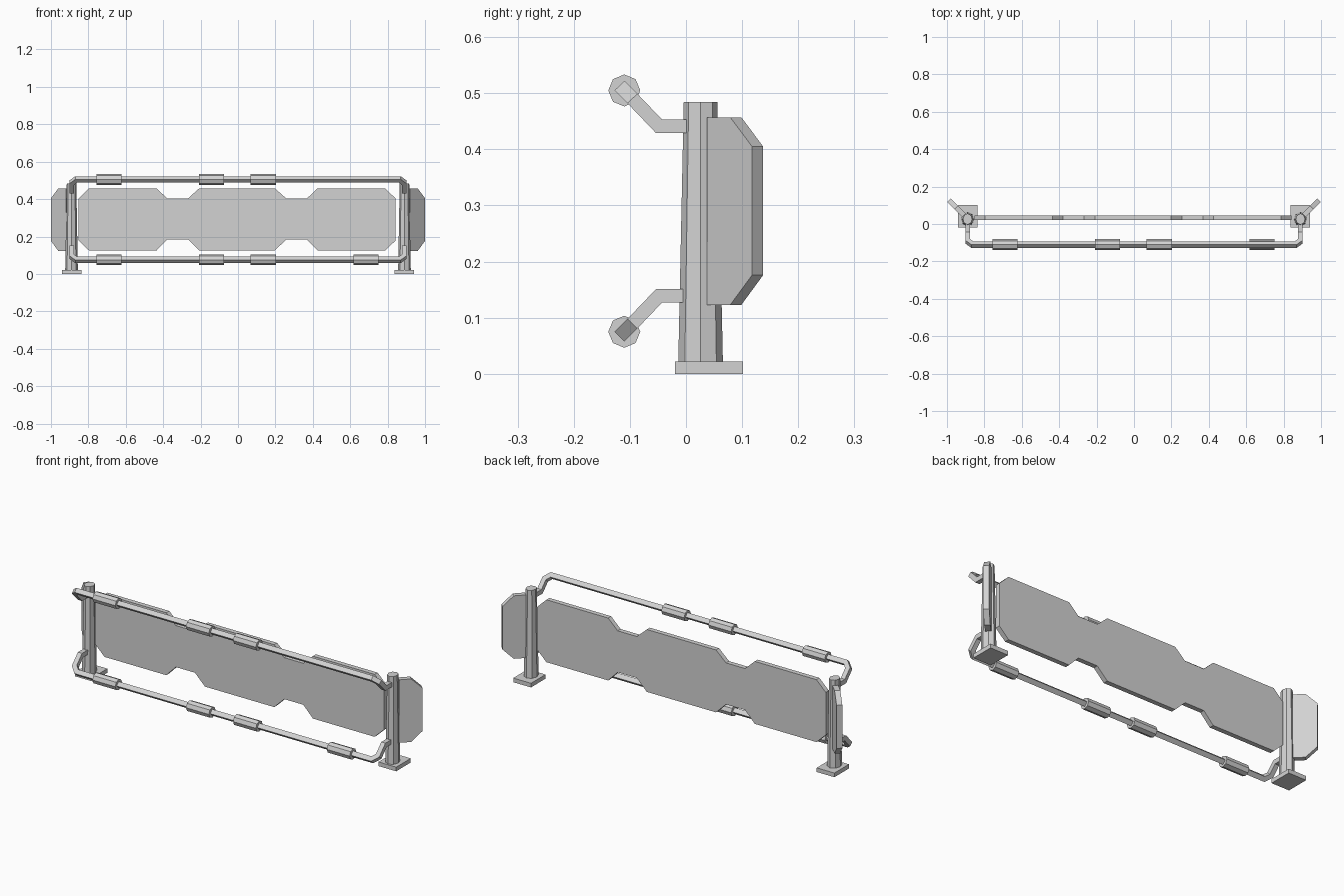
import bpy, bmesh
from math import pi, sqrt
from mathutils import Vector, Matrix

cube = bpy.data.objects.get("Cube")
if cube:
    bpy.data.objects.remove(cube)

grey = bpy.data.materials.new("light grey")
grey.use_nodes = True
grey.diffuse_color = (0.65, 0.65, 0.65, 1)
bsdf = next(n for n in grey.node_tree.nodes if n.type == 'BSDF_PRINCIPLED')
bsdf.inputs["Base Color"].default_value = grey.diffuse_color

POST_X, POST_Y, MID_Z = 0.89, 0.026, 0.29


def finish(name, bm):
    bmesh.ops.recalc_face_normals(bm, faces=bm.faces)
    mesh = bpy.data.meshes.new(name)
    bm.to_mesh(mesh)
    bm.free()
    mesh.materials.append(grey)
    bpy.context.collection.objects.link(bpy.data.objects.new(name, mesh))


def plate(name, outline, origin, along, thickness):
    """Upright slab: outline of (distance along, height), centred on its thickness."""
    bm = bmesh.new()
    along, origin = Vector(along).normalized(), Vector(origin)
    side = along.cross(Vector((0, 0, 1))) * thickness
    face = bm.faces.new([bm.verts.new(origin + along * u + Vector((0, 0, z)) - side / 2)
                         for u, z in outline])
    moved = bmesh.ops.extrude_face_region(bm, geom=[face])["geom"]
    bm.faces.ensure_lookup_table()
    bmesh.ops.translate(bm, vec=side, verts=[v for v in moved if isinstance(v, bmesh.types.BMVert)])
    if not face.is_valid or face not in bm.faces[:]:
        bm.faces.new([v for v in bm.verts][:len(outline)])
    finish(name, bm)


def cone(name, r1, r2, depth, matrix):
    bm = bmesh.new()
    bmesh.ops.create_cone(bm, cap_ends=True, segments=8, radius1=r1, radius2=r2,
                          depth=depth, matrix=matrix)
    finish(name, bm)


def square_bar(name, path, half):
    """Square bar swept along a path with mitred corners."""
    bm = bmesh.new()
    pts = [Vector(p) for p in path]
    dirs = [(b - a).normalized() for a, b in zip(pts, pts[1:])]
    ring = [pts[0] + Vector((x * half, 0, z * half))
            for x, z in ((-1, -1), (1, -1), (1, 1), (-1, 1))]
    rings = [[bm.verts.new(p) for p in ring]]
    for i, d in enumerate(dirs):
        normal = d + dirs[min(i + 1, len(dirs) - 1)]
        ring = [p + d * ((pts[i + 1] - p).dot(normal) / d.dot(normal)) for p in ring]
        rings.append([bm.verts.new(p) for p in ring])
    for a, b in zip(rings, rings[1:]):
        for k in range(4):
            n = (k + 1) % 4
            bm.faces.new((a[k], a[n], b[n], b[k]))
    bm.faces.new(rings[0])
    bm.faces.new(rings[-1])
    finish(name, bm)


# Notched main panel, mirrored across its length
half_top = [(0.203, 0.457), (0.262, 0.404), (0.374, 0.404), (0.43, 0.457),
            (0.792, 0.457), (0.847, 0.404)]
half_low = [(0.847, 0.178), (0.792, 0.126), (0.43, 0.126), (0.374, 0.184),
            (0.262, 0.184), (0.203, 0.126)]
right_side = half_top + half_low
outline = right_side + [(-u, z) for u, z in reversed(right_side)]
plate("main_panel", outline, (-0.005, 0.033, 0), (1, 0, 0), 0.025)

# Posts, feet and angled end wings
wing = [(0.027, 0.123), (0.086, 0.123), (0.141, 0.176), (0.141, 0.405),
        (0.086, 0.457), (0.027, 0.457)]
for s, label in ((1, "left"), (-1, "right")):
    x = s * POST_X
    cone(label + "_post", 0.04, 0.03, 0.474,
         Matrix.Translation((x, POST_Y, 0.247)) @ Matrix.Diagonal((0.85, 1, 1, 1)))
    bm = bmesh.new()
    bmesh.ops.create_cube(bm, size=1, matrix=Matrix.Translation((x, 0.041, 0.011))
                          @ Matrix.Diagonal((0.104, 0.122, 0.022, 1)))
    finish(label + "_foot", bm)
    plate(label + "_wing", wing, (x, 0.028, 0), (s, 1, 0), 0.028)

# Bent rails with octagonal sleeves, upper and lower
half_path = [(0, 0.01, 0.151), (0, -0.048, 0.151), (0, -0.092, 0.197), (0.025, -0.11, 0.215)]
for s, label, sleeves in ((1, "upper", (-0.69, -0.141, 0.135)),
                          (-1, "lower", (-0.69, -0.141, 0.135, 0.685))):
    start = [(dx - POST_X, y, MID_Z + s * z) for dx, y, z in half_path]
    square_bar(label + "_rail", start + [(-x, y, z) for x, y, z in reversed(start)], 0.0122)
    for i, x in enumerate(sleeves):
        cone(f"{label}_sleeve_{i + 1}", 0.0285, 0.0285, 0.134,
             Matrix.Translation((x, -0.11, MID_Z + s * 0.215)) @ Matrix.Rotation(pi / 2, 4, 'Y'))
